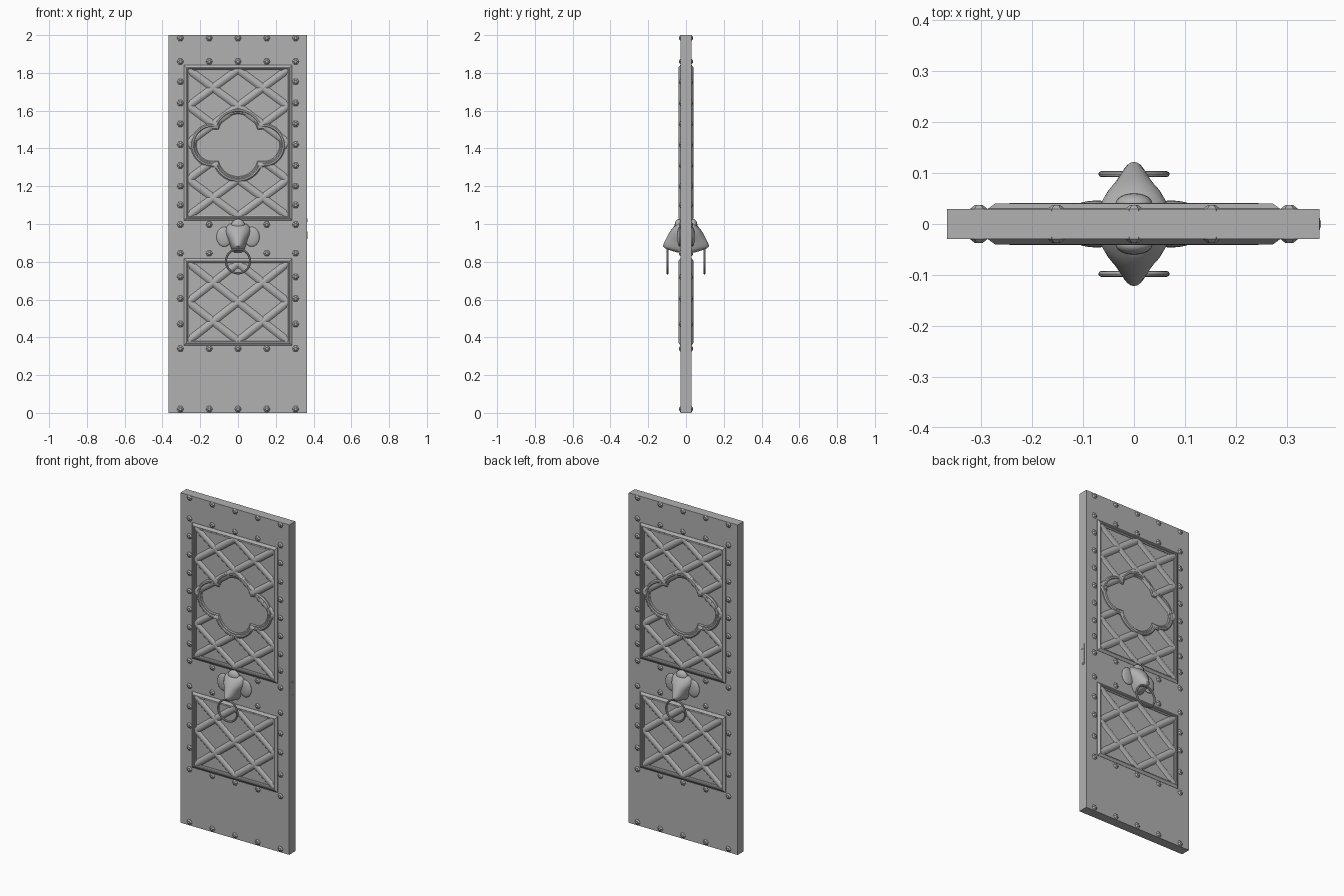
import bpy, bmesh
from math import sin, cos, pi, sqrt, hypot
from mathutils import Vector, Matrix

if "Cube" in bpy.data.objects:
    bpy.data.objects.remove(bpy.data.objects["Cube"])

FACE = -0.029  # front surface of the slab
IRON = bpy.data.materials.new("dark_grey")
IRON.diffuse_color = (0.44, 0.44, 0.44, 1)
IRON.use_nodes = True
IRON.node_tree.nodes["Principled BSDF"].inputs["Base Color"].default_value = IRON.diffuse_color


def finish(name, bm, smooth=False, mirror=True):
    bmesh.ops.recalc_face_normals(bm, faces=bm.faces)
    me = bpy.data.meshes.new(name)
    bm.to_mesh(me)
    bm.free()
    me.materials.append(IRON)
    ob = bpy.data.objects.new(name, me)
    bpy.context.collection.objects.link(ob)
    if mirror:  # same ornament on the back face
        m = ob.modifiers.new("Mirror", 'MIRROR')
        m.use_axis = (False, True, False)
        m.use_clip = False
    if smooth:
        bpy.ops.object.select_all(action='DESELECT')
        ob.select_set(True)
        bpy.context.view_layer.objects.active = ob
        bpy.ops.object.shade_smooth_by_angle(angle=0.7)
    return ob


def loft(bm, loops, cyclic=False):
    """Bridge closed loops of points; cap the ends unless cyclic."""
    rows = [[bm.verts.new(p) for p in lp] for lp in loops]
    n = len(rows[0])
    pairs = list(zip(rows, rows[1:])) + ([(rows[-1], rows[0])] if cyclic else [])
    for a, b in pairs:
        for i in range(n):
            j = (i + 1) % n
            bm.faces.new((a[i], a[j], b[j], b[i]))
    if not cyclic:
        bm.faces.new(rows[0])
        bm.faces.new(rows[-1])


def box(name, x0, x1, y0, y1, z0, z1):
    bm = bmesh.new()
    loft(bm, [[(x0, y0, z), (x1, y0, z), (x1, y1, z), (x0, y1, z)] for z in (z0, z1)])
    return finish(name, bm, mirror=False)


# Door slab and edge latch
box("door_slab", -0.367, 0.364, FACE, 0.029, 0, 2)
box("latch_plate", 0.36, 0.3655, -0.012, 0.012, 0.91, 1.04)
box("latch_bolt", 0.36, 0.367, -0.007, 0.007, 0.92, 0.96)
box("latch_catch", 0.36, 0.367, -0.007, 0.007, 1.01, 1.03)

# Panel frames: (inset, height) profile swept round each rectangle
PANELS = {"upper": (1.018, 1.842), "lower": (0.357, 0.818)}
HX = 0.287
PROFILE = [(0, -0.004), (0, 0.001), (0.014, 0.011), (0.02, 0.011), (0.023, 0.006), (0.03, 0.004), (0.03, -0.004)]
for name, (z0, z1) in PANELS.items():
    bm = bmesh.new()
    loft(bm, [[(-HX + d, FACE - h, z0 + d), (HX - d, FACE - h, z0 + d),
               (HX - d, FACE - h, z1 - d), (-HX + d, FACE - h, z1 - d)] for d, h in PROFILE], True)
    finish(name + "_panel_frame", bm)

# Quatrefoil moulding: outline is the union of four circles
QZ = 1.417
LOBES = [(0, 0.06, 0.135), (0, -0.06, 0.135), (0.135, 0, 0.115), (-0.135, 0, 0.115)]


def quatrefoil_radius(a, inset):
    c, s = cos(a), sin(a)
    best = 0
    for x, z, r in LOBES:
        p = x * c + z * s
        q = p * p - x * x - z * z + (r - inset) ** 2
        if q >= 0:
            best = max(best, p + sqrt(q))
    return best


def in_quatrefoil(x, z):
    return any(hypot(x - a, z - QZ - b) < r - 0.012 for a, b, r in LOBES)


N = 120
bm = bmesh.new()
loops = []
for d, h in [(0, -0.004), (0, 0.006), (0.006, 0.012), (0.014, 0.012), (0.019, 0.007),
             (0.025, 0.007), (0.03, 0.002), (0.03, -0.004)]:
    ring = [(quatrefoil_radius(2 * pi * i / N, d), 2 * pi * i / N) for i in range(N)]
    loops.append([(r * cos(a), FACE - h, QZ + r * sin(a)) for r, a in ring])
loft(bm, loops, True)
finish("quatrefoil_moulding", bm, True)


# Diagonal lattice bars with a rounded ridge section
def bar(bm, a, b):
    a, b = Vector((a[0], 0, a[1])), Vector((b[0], 0, b[1]))
    d = (b - a).normalized()
    side = Vector((-d.z, 0, d.x))
    sec = [(-0.02, -0.004), (-0.02, 0), (-0.013, 0.006), (-0.005, 0.0095), (0.005, 0.0095),
           (0.013, 0.006), (0.02, 0), (0.02, -0.004)]
    loft(bm, [[p + side * w + Vector((0, FACE - h, 0)) for w, h in sec] for p in (a, b)])


for name, rows in (("upper", 4), ("lower", 2)):
    z0, z1 = PANELS[name][0] + 0.024, PANELS[name][1] - 0.024
    w, ch = HX - 0.024, (z1 - z0) / rows
    bm = bmesh.new()
    for r in range(rows):
        for x0 in (-w, 0):
            lo, hi = z0 + r * ch, z0 + (r + 1) * ch
            for a, b in (((x0, lo), (x0 + w, hi)), ((x0, hi), (x0 + w, lo))):
                pts = [(a[0] + (b[0] - a[0]) * t / 60, a[1] + (b[1] - a[1]) * t / 60) for t in range(61)]
                if name == "upper":  # trim at the quatrefoil
                    pts = [p for p in pts if not in_quatrefoil(*p)]
                if len(pts) > 5:
                    bar(bm, pts[0], pts[-1])
    finish(name + "_lattice", bm, True)

# Studs: low six-sided domes in rows and up both sides
XS = [-0.305, -0.1525, 0, 0.1525, 0.305]
spots = [(x, z) for z in (1.985, 1.86, 0.997, 0.845, 0.34, 0.02) for x in XS
         if not (x == 0 and z in (0.997, 0.845))]
spots += [(s * 0.305, z) for s in (-1, 1) for z in (1.753, 1.64, 1.53, 1.42, 1.31, 1.2, 1.1, 0.72, 0.605, 0.47)]
bm = bmesh.new()
for x, z in spots:
    loft(bm, [[(x + r * cos(k * pi / 3), FACE - h, z + r * sin(k * pi / 3)) for k in range(6)]
              for r, h in ((0.018, -0.003), (0.018, 0), (0.008, 0.008))])
finish("studs", bm)

# Animal head knocker: wedge-shaped face lofted upward (z, half width, depth)
FACE_SECTIONS = [(0.848, 0.02, 0.012), (0.858, 0.03, 0.045), (0.87, 0.036, 0.08), (0.883, 0.04, 0.092),
                 (0.9, 0.045, 0.087), (0.925, 0.055, 0.074), (0.945, 0.064, 0.064), (0.965, 0.067, 0.052),
                 (0.985, 0.06, 0.036), (1.0, 0.045, 0.018)]
bm = bmesh.new()
loft(bm, [[(w * cos(pi * k / 20), -0.03 - d * sin(pi * k / 20) ** 1.2, z) for k in range(21)]
          + [(-w, -0.02, z), (w, -0.02, z)] for z, w, d in FACE_SECTIONS])
finish("knocker_face", bm, True)


def blob(bm, c, r):
    mat = Matrix.Translation(c) @ Matrix.Diagonal((*r, 1))
    bmesh.ops.create_uvsphere(bm, u_segments=24, v_segments=14, radius=1, matrix=mat)


# Ears and crest
bm = bmesh.new()
for s in (-1, 1):
    blob(bm, (s * 0.073, -0.034, 0.932), (0.041, 0.012, 0.052))
finish("knocker_ears", bm, True)

bm = bmesh.new()
blob(bm, (0, -0.04, 0.993), (0.036, 0.02, 0.033))
finish("knocker_crest", bm, True)

# Knocker ring
bm = bmesh.new()
loft(bm, [[((0.064 + 0.006 * cos(t)) * cos(a), -0.098 + 0.006 * sin(t), 0.803 + (0.064 + 0.006 * cos(t)) * sin(a))
           for t in (2 * pi * j / 8 for j in range(8))] for a in (2 * pi * i / 40 for i in range(40))], True)
finish("knocker_ring", bm, True)
